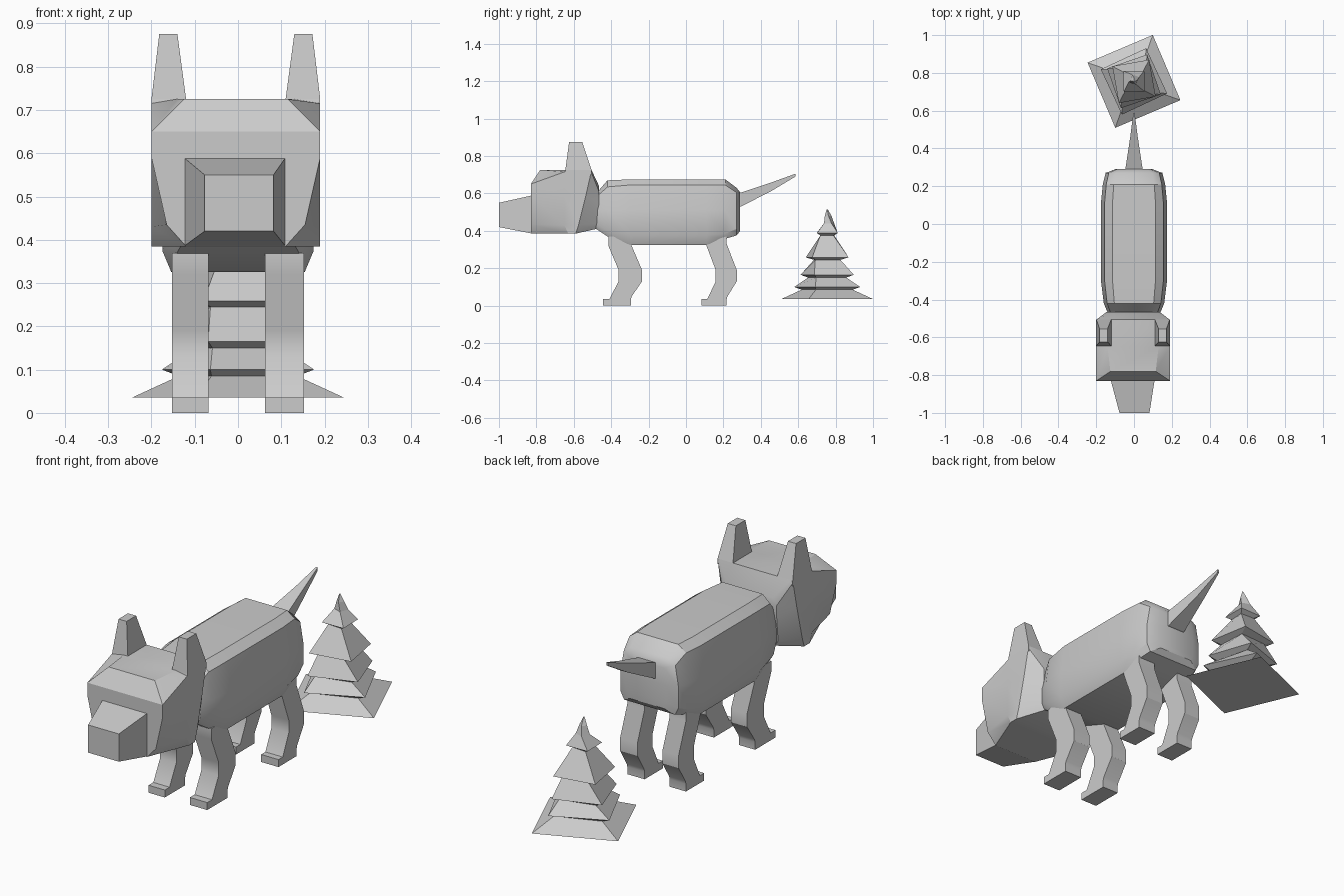
import bpy
import bmesh
import math

grey = bpy.data.materials.new("plain_grey")
grey.diffuse_color = (0.6, 0.6, 0.6, 1)


def loft(name, rings):
    """Skin equal rings of points; caps are strips of quads across each end ring."""
    bm = bmesh.new()
    vs = [[bm.verts.new(p) for p in r] for r in rings]
    n = len(rings[0])
    for a, b in zip(vs, vs[1:]):
        for i in range(n):
            j = (i + 1) % n
            bm.faces.new((a[i], a[j], b[j], b[i]))
    for cap in (vs[0], vs[-1]):
        for i in range(n // 2 - 1):
            bm.faces.new((cap[i], cap[i + 1], cap[n - 2 - i], cap[n - 1 - i]))
    bmesh.ops.recalc_face_normals(bm, faces=bm.faces[:])
    mesh = bpy.data.meshes.new(name)
    bm.to_mesh(mesh)
    bm.free()
    obj = bpy.data.objects.new(name, mesh)
    bpy.context.collection.objects.link(obj)
    mesh.materials.append(grey)
    return obj


def mirrored(half, cx=0.0):
    """Ring from right-half points (x, y, z) listed top to bottom."""
    return ([(cx + x, y, z) for x, y, z in half]
            + [(cx - x, y, z) for x, y, z in reversed(half)])


def box_ring(x0, x1, y, z0, z1):
    return [(x0, y, z1), (x1, y, z1), (x1, y, z0), (x0, y, z0)]


# Body: y, half width, top, shoulder, side bottom, belly
stations = [(-0.48, 0.135, 0.60, 0.58, 0.44, 0.41),
            (-0.42, 0.160, 0.67, 0.635, 0.40, 0.37),
            (-0.30, 0.175, 0.675, 0.645, 0.375, 0.325),
            (0.11, 0.175, 0.675, 0.645, 0.375, 0.325),
            (0.21, 0.165, 0.675, 0.645, 0.385, 0.358),
            (0.27, 0.150, 0.63, 0.605, 0.41, 0.375),
            (0.29, 0.100, 0.605, 0.59, 0.43, 0.40)]
body = loft("body", [mirrored([(w * 0.65, y, t), (w * 0.89, y, s), (w, y, 0.51),
                               (w, y, b), (w * 0.88, y, u)])
                     for y, w, t, s, b, u in stations])

# Head: chamfered front rim, mid, slanted rear rim, neck
CX = -0.005
head = loft("head", [mirrored(h, CX) for h in (
    [(0.12, -0.78, 0.725), (0.195, -0.83, 0.65), (0.195, -0.83, 0.59),
     (0.16, -0.83, 0.435), (0.115, -0.83, 0.385)],
    [(0.135, -0.65, 0.725), (0.195, -0.65, 0.715), (0.195, -0.65, 0.59),
     (0.195, -0.65, 0.43), (0.195, -0.63, 0.385)],
    [(0.185, -0.505, 0.725), (0.195, -0.507, 0.715), (0.195, -0.535, 0.59),
     (0.195, -0.575, 0.43), (0.195, -0.59, 0.385)],
    [(0.12, -0.465, 0.64), (0.14, -0.465, 0.61), (0.14, -0.465, 0.55),
     (0.14, -0.475, 0.44), (0.12, -0.48, 0.41)])])

# Muzzle
loft("muzzle", [box_ring(-0.125, 0.11, -0.82, 0.385, 0.59),
                box_ring(-0.077, 0.082, -1.0, 0.42, 0.55)])

# Ears, mirrored about the head centre
for side, label in ((-1, "left"), (1, "right")):
    rings = []
    for z, x0, x1, y0, y1 in ((0.70, 0.115, 0.195, -0.65, -0.505),
                              (0.725, 0.115, 0.195, -0.645, -0.505),
                              (0.875, 0.135, 0.177, -0.625, -0.555)):
        rings.append([(CX + side * x, y, z) for x, y in
                      ((x0, y0), (x1, y0), (x1, y1), (x0, y1))])
    loft("ear_" + label, rings)

# Legs: side profile down the front, up the back
profile = [(-0.415, 0.37), (-0.415, 0.32), (-0.36, 0.19), (-0.36, 0.13),
           (-0.41, 0.035), (-0.445, 0.035), (-0.445, 0),
           (-0.295, 0), (-0.295, 0.035), (-0.29, 0.05), (-0.235, 0.13),
           (-0.235, 0.19), (-0.295, 0.33), (-0.295, 0.37)]
legs = []
for label, dy, k in (("front", 0.0, 1.0), ("rear", 0.483, 0.9)):
    for side, x0, x1 in (("left", -0.152, -0.068), ("right", 0.062, 0.152)):
        legs.append(loft(f"{label}_leg_{side}",
                         [[(x, y * k + dy, z) for y, z in profile] for x in (x0, x1)]))

# Tail
loft("tail", [box_ring(-w, w, y, z0, z1) for y, w, z0, z1 in
              ((0.275, 0.045, 0.525, 0.60), (0.295, 0.045, 0.53, 0.605),
               (0.46, 0.02, 0.615, 0.66), (0.585, 0.004, 0.69, 0.705))])

# Swirl pile: stacked twisting squares (z, radius, angle, y offset)
levels = [(0.035, 0.265, 68, 0), (0.085, 0.150, 66, 0), (0.10, 0.187, 70, 0),
          (0.15, 0.118, 60, 0), (0.165, 0.158, 64, 0), (0.245, 0.095, 48, 0),
          (0.258, 0.140, 55, 0), (0.375, 0.05, 42, 0), (0.388, 0.078, 46, 0),
          (0.44, 0.03, 25, 0.01), (0.48, 0.018, 5, 0.005), (0.515, 0.003, 0, 0.0)]
loft("swirl_pile", [[(r * math.cos(math.radians(a + 90 * i)),
                      0.755 + dy + r * math.sin(math.radians(a + 90 * i)), z)
                     for i in range(4)] for z, r, a, dy in levels])

# Soft shading on the rounded parts
bpy.ops.object.select_all(action='DESELECT')
for obj in [body, head] + legs:
    obj.select_set(True)
bpy.context.view_layer.objects.active = body
bpy.ops.object.shade_smooth_by_angle(angle=math.radians(30))
